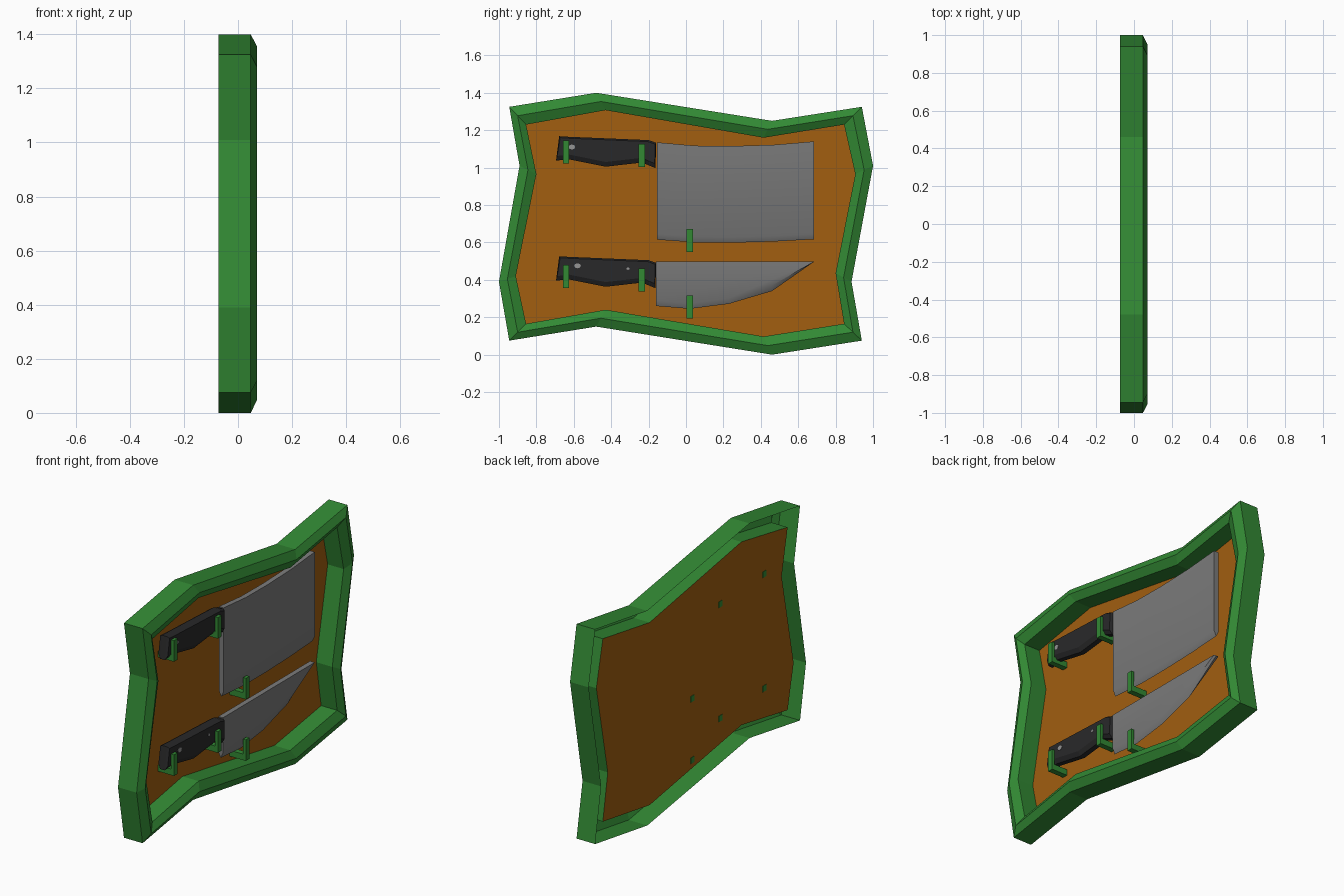
import bpy, bmesh, math

old = bpy.data.objects.get("Cube")
if old:
    bpy.data.objects.remove(old)


def material(name, rgb):
    m = bpy.data.materials.new(name)
    m.use_nodes = True
    m.diffuse_color = (*rgb, 1)
    m.node_tree.nodes["Principled BSDF"].inputs["Base Color"].default_value = (*rgb, 1)
    return m


GREEN = material("green", (0.032, 0.25, 0.034))
BROWN = material("orange_brown", (0.36, 0.112, 0.005))
STEEL = material("steel_grey", (0.2, 0.2, 0.2))
BLACK = material("handle_black", (0.022, 0.022, 0.023))
RIVET = material("rivet_grey", (0.3, 0.3, 0.3))


def loft(name, rings, mat, caps=True, smooth=False):
    """Bridge (x, outline) rings, where each outline is a list of (y, z)."""
    bm = bmesh.new()
    loops = [[bm.verts.new((x, y, z)) for y, z in pts] for x, pts in rings]
    for a, b in zip(loops, loops[1:]):
        for i in range(len(a)):
            j = (i + 1) % len(a)
            bm.faces.new((a[i], a[j], b[j], b[i]))
    if caps:
        bm.faces.new(loops[0])
        if len(loops) > 1:
            bm.faces.new(loops[-1])
    bmesh.ops.remove_doubles(bm, verts=bm.verts, dist=0.0001)
    bmesh.ops.recalc_face_normals(bm, faces=bm.faces)
    me = bpy.data.meshes.new(name)
    bm.to_mesh(me)
    bm.free()
    me.materials.append(mat)
    ob = bpy.data.objects.new(name, me)
    bpy.context.collection.objects.link(ob)
    if smooth:
        bpy.ops.object.select_all(action="DESELECT")
        ob.select_set(True)
        bpy.context.view_layer.objects.active = ob
        bpy.ops.object.shade_smooth_by_angle(angle=math.radians(30))
    return ob


def rect(y0, y1, z0, z1):
    return [(y0, z0), (y1, z0), (y1, z1), (y0, z1)]


# Jagged frame: hollow shell with a ridged front rim, open at the back
outer = [(-0.945, 1.325), (-0.48, 1.4), (0.46, 1.25), (0.94, 1.325), (1, 1.01), (0.885, 0.39),
         (0.94, 0.075), (0.46, 0), (-0.48, 0.15), (-0.945, 0.075), (-1, 0.39), (-0.89, 1.01)]
inner = [(-0.855, 1.23), (-0.43, 1.307), (0.415, 1.16), (0.845, 1.23), (0.905, 0.965), (0.8, 0.435),
         (0.845, 0.165), (0.415, 0.097), (-0.43, 0.24), (-0.855, 0.165), (-0.91, 0.42), (-0.8, 0.965)]
ridge = [((a + c) / 2, (b + d) / 2) for (a, b), (c, d) in zip(outer, inner)]
PANEL_X = -0.056
loft("frame", [(-0.073, outer), (0.047, outer), (0.071, ridge), (0.047, inner), (PANEL_X, inner)],
     GREEN, caps=False)

# Back panel
loft("back_panel", [(PANEL_X, inner[::-1])], BROWN)


# Blades: flat sides that taper to a cutting edge
def blade(name, top, edge, taper):
    heel = max(z for y, z in top)
    raised = [(y, z + min(taper, (heel - z) * 0.2)) for y, z in edge]
    loft(name, [(-0.015, top + raised), (0, top + edge), (0.015, top + raised)], STEEL, smooth=True)


blade("cleaver_blade",
      [(-0.155, 1.135), (0.05, 1.117), (0.25, 1.115), (0.47, 1.122), (0.685, 1.14)],
      [(0.685, 0.617), (0.47, 0.605), (0.25, 0.599), (0.05, 0.6), (-0.155, 0.615)], 0.03)
blade("chef_blade",
      [(-0.16, 0.497), (0.685, 0.497)],
      [(0.46, 0.34), (0.23, 0.272), (0.02, 0.245), (-0.16, 0.26)], 0.03)

# Handles: chamfered along both sides
grip = [(-0.678, 1.168), (-0.63, 1.165), (-0.2, 1.147), (-0.16, 1.133),
        (-0.163, 0.997), (-0.235, 1.027), (-0.43, 1.005), (-0.63, 1.045), (-0.695, 1.037)]


def handle(name, drop):
    full = [(y, z - drop) for y, z in grip]
    inset = [(y * 0.98 - 0.008, z - 0.008 if i < 4 else z + 0.025) for i, (y, z) in enumerate(full)]
    loft(name, [(-0.03, inset), (-0.015, full), (0.015, full), (0.03, inset)], BLACK)


handle("cleaver_handle", 0)
handle("chef_handle", 0.642)

# Rivets set through the handles
for i, (y, z, r) in enumerate([(-0.61, 1.11, 0.018), (-0.58, 0.475, 0.018), (-0.31, 0.46, 0.009)]):
    disc = [(y + r * math.cos(k * math.pi / 4), z + r * 0.75 * math.sin(k * math.pi / 4))
            for k in range(8)]
    loft(f"rivet_{i + 1}", [(-0.032, disc), (0.032, disc)], RIVET)

# L-shaped hooks that pass through the panel and hold the knives
for i, (y, z) in enumerate([(-0.641, 1.022), (-0.237, 1.002), (0.02, 0.55),
                            (-0.641, 0.357), (-0.237, 0.337), (0.02, 0.192)]):
    w = 0.0165
    arm = rect(y - w, y + w, z, z + 0.035)
    upright = rect(y - w, y + w, z, z + 0.123)
    loft(f"hook_arm_{i + 1}", [(PANEL_X - 0.002, arm), (0.03, arm)], GREEN)
    loft(f"hook_upright_{i + 1}", [(0.03, upright), (0.048, upright)], GREEN)
